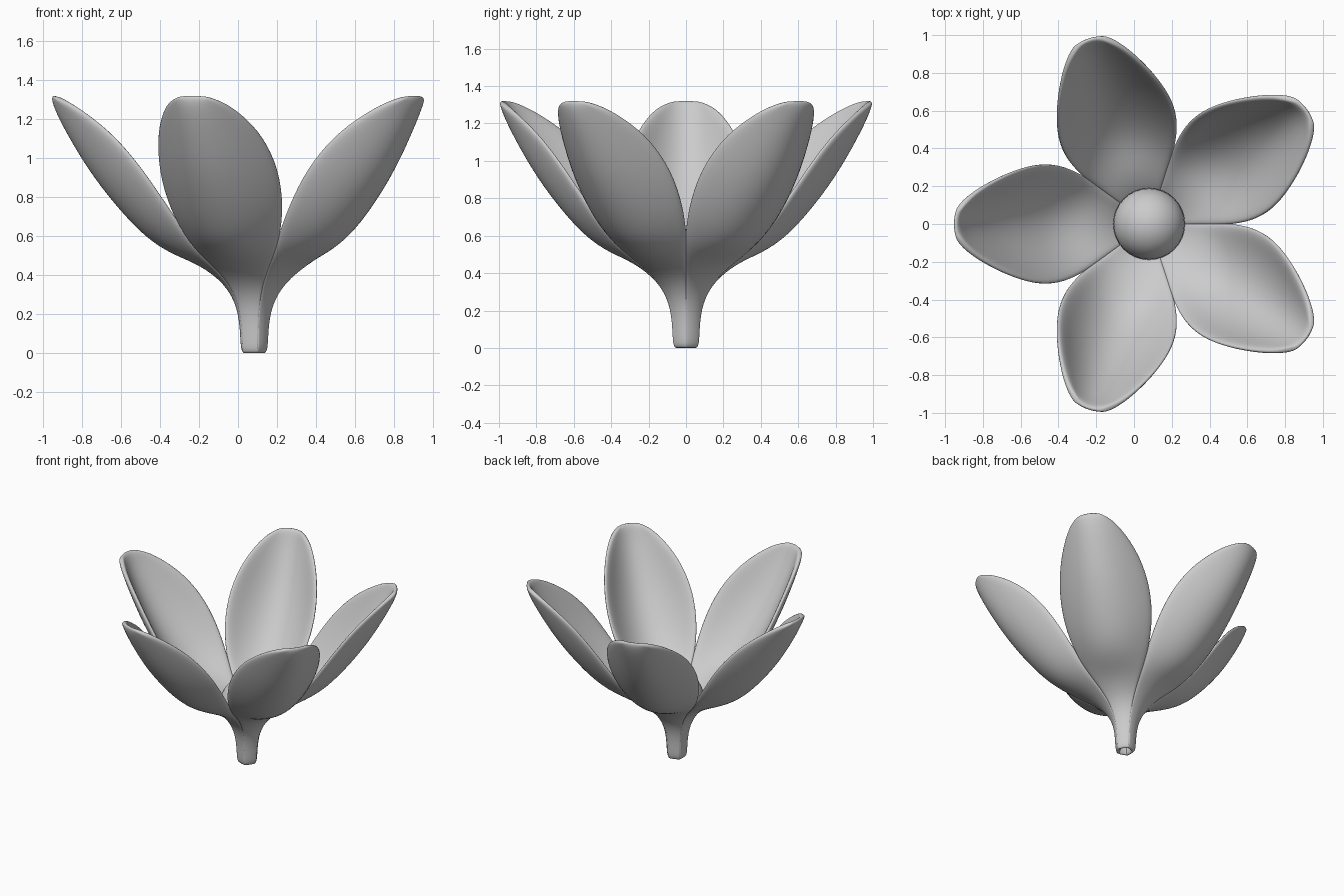
import bpy, bmesh, math

if "Cube" in bpy.data.objects:
    bpy.data.objects.remove(bpy.data.objects["Cube"])

CENTRE_X = 0.08
grey = bpy.data.materials.new("soft grey")
grey.diffuse_color = (0.6, 0.6, 0.6, 1)
grey.use_nodes = True
grey.node_tree.nodes["Principled BSDF"].inputs["Base Color"].default_value = grey.diffuse_color

# Petal stations from base to tip: midrib r, z, then edge r, z, half width
STATIONS = [
    (.066, -.004, .060, -.004, .046),
    (.068, .10, .060, .10, .048),
    (.082, .235, .072, .245, .058),
    (.145, .355, .135, .37, .104),
    (.28, .455, .225, .455, .172),
    (.42, .505, .33, .565, .255),
    (.56, .59, .45, .745, .322),
    (.725, .77, .58, .945, .338),
    (.845, .93, .725, 1.115, .297),
    (.935, 1.08, .86, 1.22, .23),
    (1.01, 1.22, .965, 1.285, .16),
    (1.045, 1.318, 1.03, 1.308, .085),
]
COLS = 8


def petal_mesh():
    """Cupped sheet along +x, its outer side facing out and down."""
    bm = bmesh.new()
    rows = []
    for cr, cz, er, ez, w in STATIONS:
        row = []
        for j in range(COLS + 1):
            s = 2 * j / COLS - 1
            k = s * s
            row.append(bm.verts.new((cr + (er - cr) * k, w * s, cz + (ez - cz) * k)))
        rows.append(row)
    for a, b in zip(rows, rows[1:]):
        for j in range(COLS):
            f = bm.faces.new((a[j], a[j + 1], b[j + 1], b[j]))
            f.smooth = True
    me = bpy.data.meshes.new("petal")
    bm.to_mesh(me)
    bm.free()
    me.materials.append(grey)
    return me


# Five petals in a ring, thickened inward with rounded rims
mesh = petal_mesh()
for i in range(5):
    petal = bpy.data.objects.new(f"petal_{i + 1}", mesh)
    bpy.context.collection.objects.link(petal)
    petal.location.x = CENTRE_X
    petal.rotation_euler.z = math.radians(36 + 72 * i)
    thick = petal.modifiers.new("thickness", 'SOLIDIFY')
    thick.thickness = 0.036
    thick.offset = -1
    smooth = petal.modifiers.new("rounding", 'SUBSURF')
    smooth.levels = smooth.render_levels = 2

# Flower centre: round dome, flattened below to sit inside the petals
bpy.ops.mesh.primitive_uv_sphere_add(segments=32, ring_count=16, radius=0.19,
                                     location=(CENTRE_X, 0, 0.445))
heart = bpy.context.object
heart.name = "flower_centre"
for v in heart.data.vertices:
    if v.co.z < 0:
        v.co.z *= 0.3
heart.data.materials.append(grey)
bpy.ops.object.shade_smooth()
